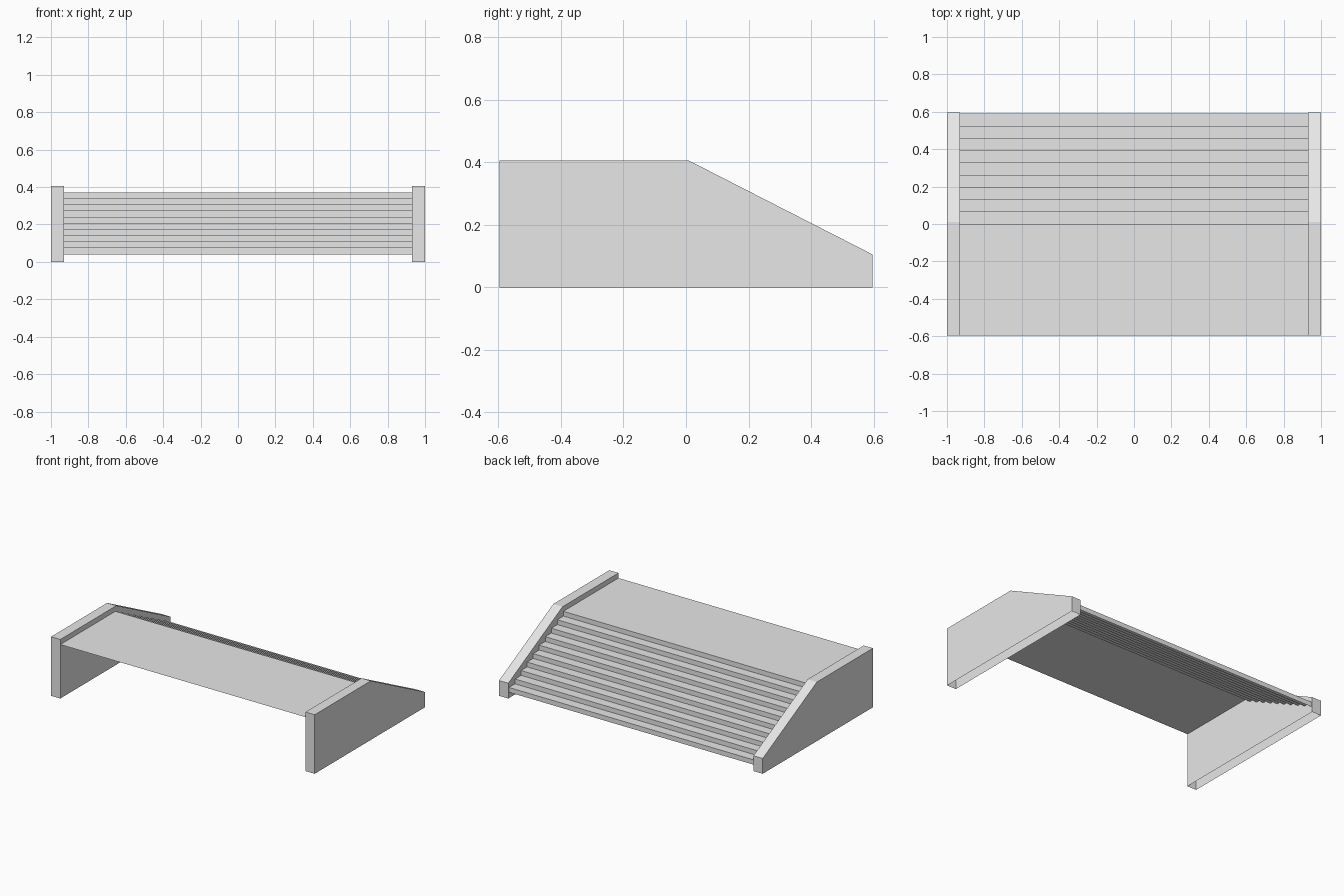
import bpy
import bmesh

cube = bpy.data.objects.get("Cube")
if cube:
    bpy.data.objects.remove(cube, do_unlink=True)

HALF_DEPTH = 0.597
INNER_X, OUTER_X = 0.93, 1.0

grey = bpy.data.materials.new("light grey")
grey.use_nodes = True
colour = (0.8, 0.8, 0.8, 1.0)
grey.diffuse_color = colour
grey.node_tree.nodes["Principled BSDF"].inputs["Base Color"].default_value = colour


def extrude_profile(name, profile, x0, x1, closed):
    """Sweep a (y, z) profile along x; closed profiles get end caps and an open base."""
    bm = bmesh.new()
    a = [bm.verts.new((x0, y, z)) for y, z in profile]
    b = [bm.verts.new((x1, y, z)) for y, z in profile]
    for i in range(len(profile) - 1):
        bm.faces.new((a[i], b[i], b[i + 1], a[i + 1]))
    if closed:
        bm.faces.new(a)
        bm.faces.new(b[::-1])
    mesh = bpy.data.meshes.new(name)
    bm.to_mesh(mesh)
    bm.free()
    mesh.materials.append(grey)
    obj = bpy.data.objects.new(name, mesh)
    bpy.context.collection.objects.link(obj)
    return obj


# Side walls: hollow panels, open underneath, sloping down along the stairs
wall = [(-HALF_DEPTH, 0), (-HALF_DEPTH, 0.405), (0.01, 0.405),
        (HALF_DEPTH, 0.105), (HALF_DEPTH, 0)]
extrude_profile("left_side_wall", wall, INNER_X, OUTER_X, True)
extrude_profile("right_side_wall", wall, -OUTER_X, -INNER_X, True)

# Landing and stairs: one thin folded sheet between the walls
TREADS = 9
tread, rise = 0.59 / TREADS, 0.033
y, z = 0.0, 0.37
sheet = [(-HALF_DEPTH, z), (y, z)]
for step in range(TREADS):
    z -= rise
    sheet.append((y, z))
    y += tread
    sheet.append((y, z))
sheet.append((y, z - rise))
extrude_profile("landing_and_stairs", sheet, -INNER_X, INNER_X, False)
